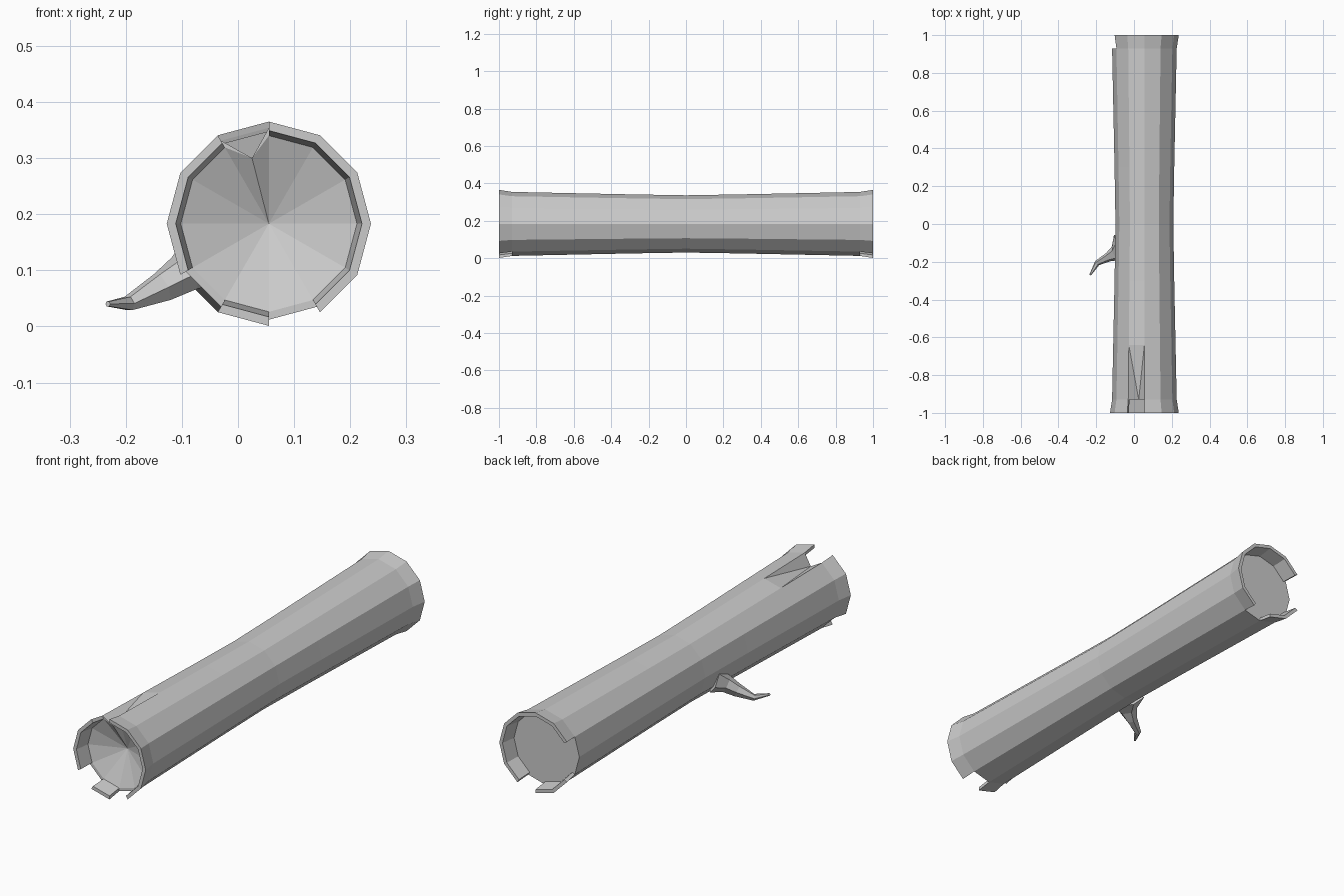
import bpy, bmesh
from math import sin, cos, radians
from mathutils import Vector

if "Cube" in bpy.data.objects:
    bpy.data.objects.remove(bpy.data.objects["Cube"])

N = 12
CX, CZ = 0.055, 0.183


def ring_point(i, r, y):
    a = radians(30 * (i % N))
    return (CX + r * cos(a), y, CZ + r * sin(a))


def finish(name, bm):
    bmesh.ops.remove_doubles(bm, verts=bm.verts, dist=0.0004)
    bmesh.ops.recalc_face_normals(bm, faces=bm.faces)
    mesh = bpy.data.meshes.new(name)
    bm.to_mesh(mesh)
    bm.free()
    ob = bpy.data.objects.new(name, mesh)
    bpy.context.collection.objects.link(ob)
    return ob


# Log: 12-sided trunk with a slight waist
bm = bmesh.new()


def face(*pts):
    bm.faces.new([bm.verts.new(p) for p in pts])


profile = [(-0.93, 0.171), (-0.64, 0.165), (-0.3, 0.158), (0, 0.153),
           (0.3, 0.158), (0.64, 0.165), (0.93, 0.171)]
NOTCH = 3                                   # sector between 90 and 120 degrees
for k, ((y0, r0), (y1, r1)) in enumerate(zip(profile, profile[1:])):
    for i in range(N):
        if k == 0 and i == NOTCH:
            continue
        face(ring_point(i, r0, y0), ring_point(i + 1, r0, y0),
             ring_point(i + 1, r1, y1), ring_point(i, r1, y1))

# Split groove running back from the front end
valley = (0.025, -0.93, 0.30)
b0, a0 = ring_point(3, 0.171, -0.93), ring_point(4, 0.171, -0.93)
b1, a1 = ring_point(3, 0.165, -0.64), ring_point(4, 0.165, -0.64)
face(b0, b1, valley)
face(a1, a0, valley)
face(b1, a1, valley)


# Broken bark rims and recessed end grain
def log_end(s, missing, apex_y):
    yo, yi = s * 1.0, s * 0.93
    apex = (CX, apex_y, CZ)
    for i in range(N):
        j = i + 1
        oi, oj = ring_point(i, 0.171, yi), ring_point(j, 0.171, yi)
        ii, ij = ring_point(i, 0.157, yi), ring_point(j, 0.157, yi)
        if s < 0 and i == NOTCH:
            face(oi, ii, valley)
            face(ij, oj, valley)
            face(ii, valley, apex)
            face(valley, ij, apex)
            continue
        face(ii, ij, apex)
        if i in missing:
            face(oi, oj, ij, ii)
            continue
        ti, tj = ring_point(i, 0.182, yo), ring_point(j, 0.182, yo)
        ni, nj = ring_point(i, 0.166, yo), ring_point(j, 0.166, yo)
        face(oi, oj, tj, ti)
        face(ti, tj, nj, ni)
        face(ni, nj, ij, ii)
        if (i - 1) % N in missing:
            face(oi, ti, ni, ii)
        if j % N in missing:
            face(oj, tj, nj, ij)


log_end(-1, {3, 7, 9}, -0.87)
log_end(1, {5, 6, 9}, 0.93)
finish("log", bm)

# Curved twig: flared six-sided loft tapering to a point
bm = bmesh.new()
path = [((-0.055, -0.125, 0.118), 0.052, 0.085),
        ((-0.095, -0.155, 0.095), 0.036, 0.042),
        ((-0.135, -0.175, 0.070), 0.029, 0.025),
        ((-0.195, -0.207, 0.041), 0.014, 0.015),
        ((-0.232, -0.270, 0.040), 0.005, 0.005)]
pts = [Vector(p[0]) for p in path]
rings = []
for k, (c, rz, ry) in enumerate(path):
    t = (pts[min(k + 1, 4)] - pts[max(k - 1, 0)]).normalized()
    side = t.cross(Vector((0, 0, 1))).normalized()
    up = side.cross(t)
    rings.append([bm.verts.new(pts[k] + side * ry * cos(radians(60 * i))
                               + up * rz * sin(radians(60 * i))) for i in range(6)])
for a, b in zip(rings, rings[1:]):
    for i in range(6):
        j = (i + 1) % 6
        bm.faces.new((a[i], a[j], b[j], b[i]))
bm.faces.new(rings[0])
bm.faces.new(rings[-1])
finish("twig", bm)
